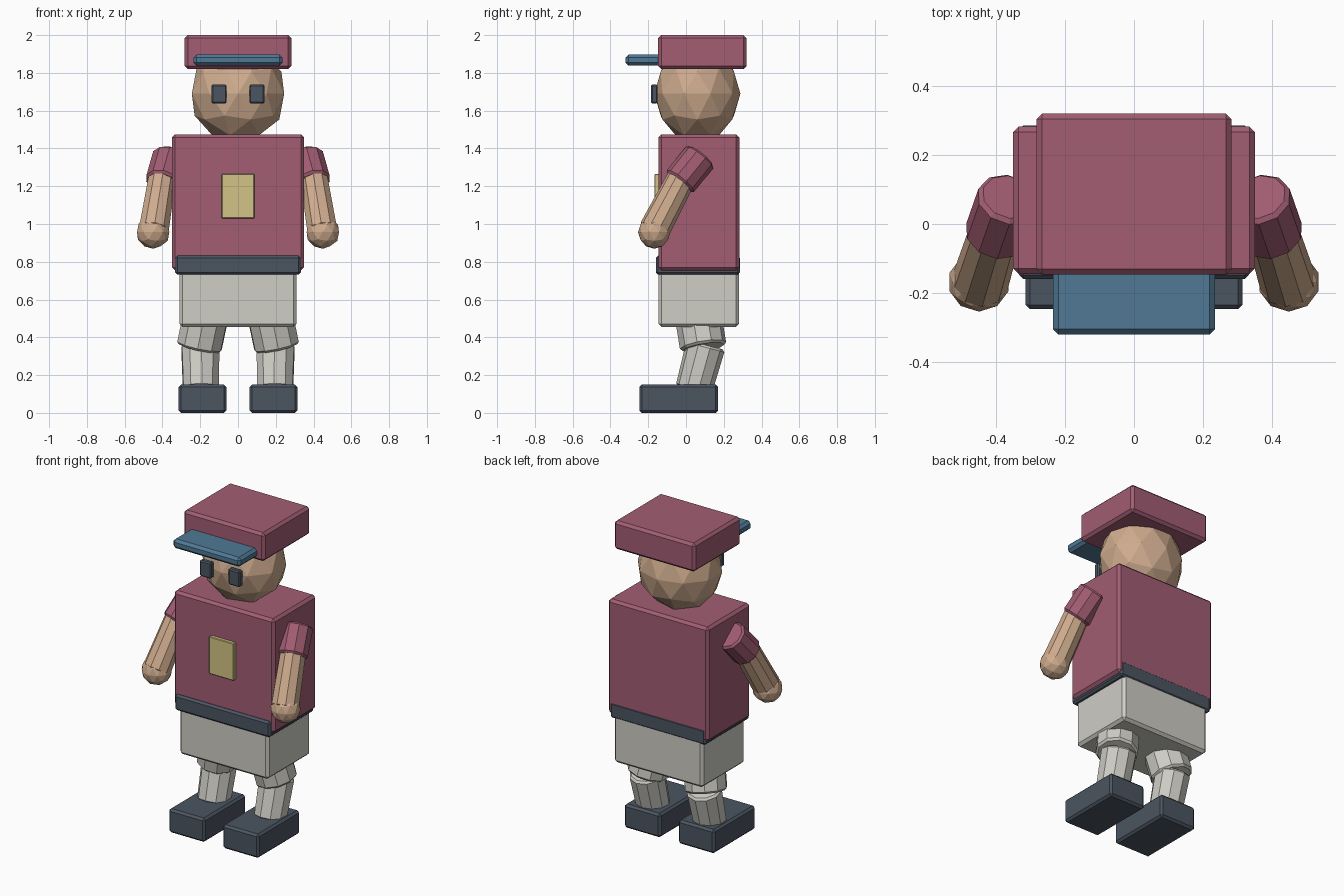
import bpy
from mathutils import Vector

if "Cube" in bpy.data.objects:
    bpy.data.objects.remove(bpy.data.objects["Cube"])


def material(name, rgb):
    m = bpy.data.materials.new(name)
    m.diffuse_color = (*rgb, 1)
    m.use_nodes = True
    m.node_tree.nodes["Principled BSDF"].inputs["Base Color"].default_value = m.diffuse_color
    return m


MAROON = material("maroon", (0.36, 0.11, 0.17))
SKIN = material("skin", (0.62, 0.41, 0.27))
BLUE = material("blue", (0.08, 0.19, 0.30))
DARK = material("dark", (0.07, 0.09, 0.12))
PALE = material("pale", (0.62, 0.61, 0.56))
YELLOW = material("yellow", (0.65, 0.56, 0.24))


def finish(name, mat, bevel=0):
    ob = bpy.context.object
    ob.name = name
    ob.data.materials.append(mat)
    if bevel:
        b = ob.modifiers.new("bevel", "BEVEL")
        b.width = bevel
        b.segments = 1
        b.limit_method = 'ANGLE'
        b.angle_limit = 0.9
    return ob


def box(name, x, y, z, mat, bevel=0.016):
    """Bevelled box from (min, max) ranges."""
    bpy.ops.mesh.primitive_cube_add(size=1)
    ob = finish(name, mat, bevel)
    ob.location = [(a + b) / 2 for a, b in (x, y, z)]
    ob.scale = [b - a for a, b in (x, y, z)]
    bpy.ops.object.transform_apply(location=False, rotation=False, scale=True)
    return ob


def ball(name, center, radii, mat):
    bpy.ops.mesh.primitive_ico_sphere_add(subdivisions=2, radius=1, location=center)
    ob = finish(name, mat)
    ob.scale = radii
    return ob


def limb(name, a, b, r1, r2, mat, bevel=0.012):
    """Ten-sided tapered tube from point a to point b."""
    a, b = Vector(a), Vector(b)
    d = b - a
    bpy.ops.mesh.primitive_cone_add(vertices=10, radius1=r1, radius2=r2,
                                    depth=d.length, location=(a + b) / 2)
    ob = finish(name, mat, bevel)
    # shortest rotation keeps the facets aligned
    ob.rotation_euler = Vector((0, 0, -1)).rotation_difference(-d).to_euler() \
        if d.z > 0 else (Vector((0, 0, 1)).rotation_difference(d)).to_euler()
    return ob


# Cap and head
box("cap", (-0.282, 0.282), (-0.147, 0.32), (1.82, 2.0), MAROON)
box("cap_visor", (-0.235, 0.235), (-0.32, -0.08), (1.838, 1.897), BLUE)
ball("head", (0, 0.06, 1.69), (0.257, 0.228, 0.26), SKIN)

# Trunk
box("torso", (-0.35, 0.35), (-0.145, 0.282), (0.755, 1.475), MAROON)
box("belt", (-0.333, 0.333), (-0.16, 0.285), (0.732, 0.832), DARK, 0.012)
box("chest_badge", (-0.087, 0.087), (-0.167, -0.12), (1.03, 1.265), YELLOW, 0.004)
box("pelvis", (-0.31, 0.31), (-0.145, 0.28), (0.455, 0.76), PALE)

# Paired parts
for s, side in ((-1, "left"), (1, "right")):
    box(f"{side}_eye", sorted((s * 0.06, s * 0.14)), (-0.185, -0.15),
        (1.638, 1.738), DARK, 0.007)
    # Arm
    limb(f"{side}_sleeve", (s * 0.362, 0.078, 1.36), (s * 0.402, -0.037, 1.218),
         0.092, 0.092, MAROON)
    limb(f"{side}_forearm", (s * 0.40, -0.02, 1.25), (s * 0.447, -0.172, 0.96),
         0.076, 0.083, SKIN)
    ball(f"{side}_hand", (s * 0.449, -0.168, 0.957), (0.09, 0.086, 0.088), SKIN)
    # Leg
    limb(f"{side}_thigh", (s * 0.165, 0.06, 0.54), (s * 0.206, 0.092, 0.345),
         0.124, 0.124, PALE)
    limb(f"{side}_shin", (s * 0.199, 0.105, 0.36), (s * 0.197, 0.04, 0.12),
         0.105, 0.098, PALE)
    box(f"{side}_foot", sorted((s * 0.062, s * 0.314)), (-0.247, 0.17),
        (0, 0.15), DARK, 0.013)
